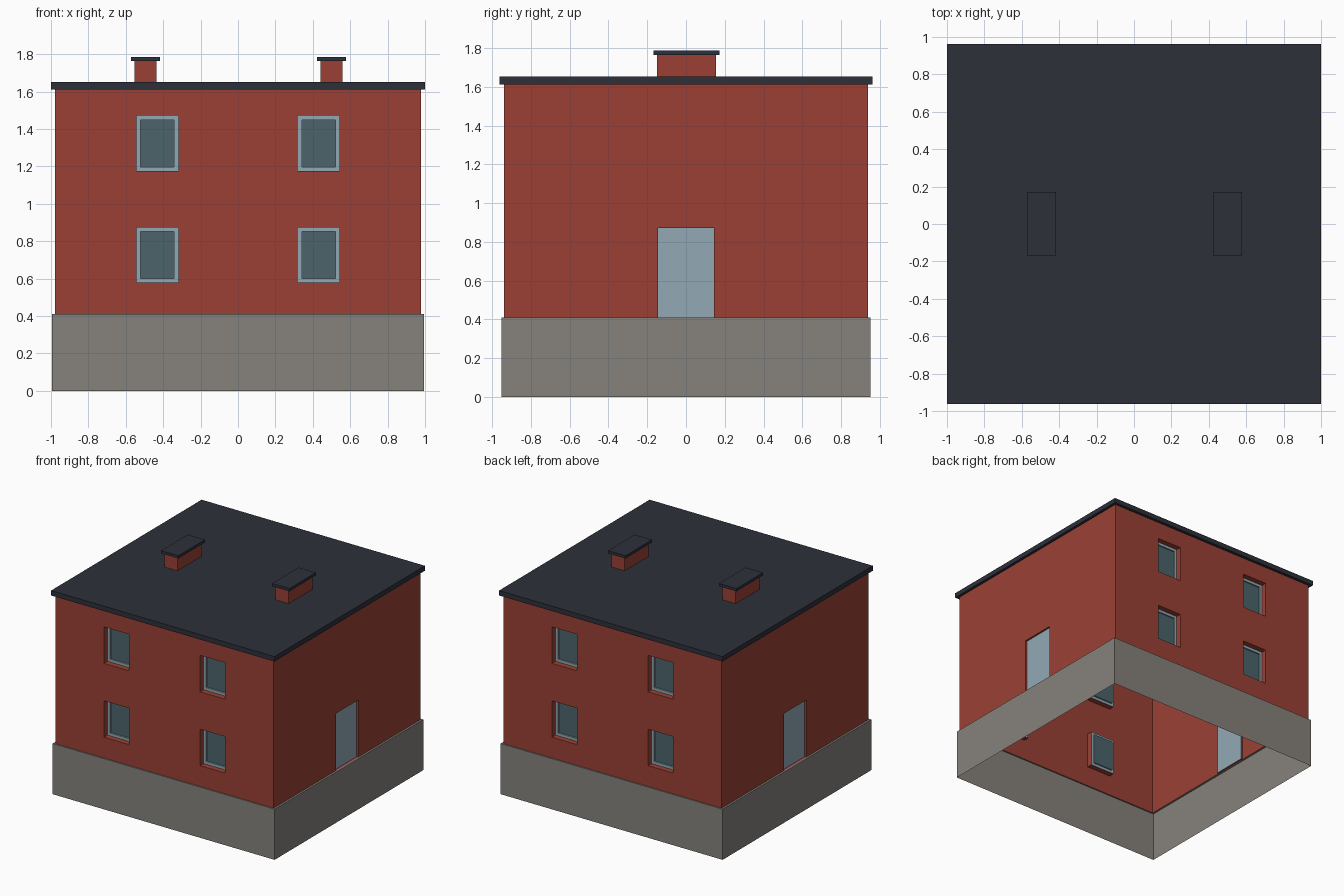
import bpy, bmesh
from math import pi
from mathutils import Matrix, Vector

if "Cube" in bpy.data.objects:
    bpy.data.objects.remove(bpy.data.objects["Cube"])


def material(name, rgb):
    m = bpy.data.materials.new(name)
    lin = [(c / 255 / 12.92 if c < 11 else ((c / 255 + 0.055) / 1.055) ** 2.4) for c in rgb]
    m.diffuse_color = (*lin, 1)
    m.use_nodes = True
    m.node_tree.nodes["Principled BSDF"].inputs["Base Color"].default_value = m.diffuse_color
    return m


BRICK = material("brick_red", (155, 64, 53))
STONE = material("stone_grey", (134, 130, 124))
SLATE = material("slate", (45, 48, 58))
PAINT = material("pale_blue", (146, 170, 182))
GLASS = material("glass", (75, 100, 107))

WX, WY, WZ0, WZ1 = 0.978, 0.94, 0.41, 1.615   # wall half sizes and heights
BX, BY = 0.994, 0.951                         # plinth half sizes
RECESS, RIM, PANE = 0.045, 0.022, 0.057       # window depth, frame width, pane depth


def finish(bm, name, mat, angle=0.0):
    bmesh.ops.remove_doubles(bm, verts=bm.verts, dist=1e-5)
    me = bpy.data.meshes.new(name)
    bm.to_mesh(me)
    bm.free()
    me.materials.append(mat)
    ob = bpy.data.objects.new(name, me)
    bpy.context.collection.objects.link(ob)
    ob.rotation_euler.z = angle
    return ob


def box(name, mat, x, y, z):
    bm = bmesh.new()
    size = [b - a for a, b in (x, y, z)]
    mid = [(a + b) / 2 for a, b in (x, y, z)]
    bmesh.ops.create_cube(bm, size=1, matrix=Matrix.Translation(mid) @ Matrix.Diagonal((*size, 1)))
    return finish(bm, name, mat)


def face(bm, pts):
    bm.faces.new([bm.verts.new(p) for p in pts])


def rect(r, y, inset=0.0):
    u0, u1, z0, z1 = r[0] + inset, r[1] - inset, r[2] + inset, r[3] - inset
    return [Vector(p) for p in ((u0, y, z0), (u1, y, z0), (u1, y, z1), (u0, y, z1))]


def bridge(bm, a, b):
    for i in range(4):
        j = (i + 1) % 4
        face(bm, (a[i], a[j], b[j], b[i]))


def wall(name, half, dist, openings, depth, angle):
    """Single-sheet wall facing -y with recessed openings, then turned by angle."""
    bm = bmesh.new()
    us = sorted({-half, half} | {v for o in openings for v in o[:2]})
    zs = sorted({WZ0, WZ1} | {v for o in openings for v in o[2:]})
    for u0, u1 in zip(us, us[1:]):
        for z0, z1 in zip(zs, zs[1:]):
            if (u0, u1, z0, z1) not in openings:
                face(bm, rect((u0, u1, z0, z1), -dist))
    for o in openings:
        bridge(bm, rect(o, -dist), rect(o, -dist + depth))
    finish(bm, name, BRICK, angle)


windows = [(c - 0.112, c + 0.112, z, z + 0.295)
           for c in (-0.431, 0.431) for z in (0.578, 1.176)]
door = (-0.144, 0.144, WZ0, 0.872)

# Front and back walls with windows
for side, ang in (("front", 0), ("back", pi)):
    wall(side + "_wall", WX, WY, windows, RECESS, ang)
    frames, panes = bmesh.new(), bmesh.new()
    for w in windows:
        outer, inner = rect(w, -WY + RECESS), rect(w, -WY + RECESS, RIM)
        pane = rect(w, -WY + PANE, RIM)
        bridge(frames, outer, inner)
        bridge(frames, inner, pane)
        face(panes, pane)
    finish(frames, side + "_window_frames", PAINT, ang)
    finish(panes, side + "_window_glass", GLASS, ang)

# Side walls with doors
for side, ang in (("right", pi / 2), ("left", -pi / 2)):
    wall(side + "_wall", WY, WX, [door], 0.015, ang)
    bm = bmesh.new()
    face(bm, rect(door, -WX + 0.015))
    finish(bm, side + "_door", PAINT, ang)

# Open plinth with a narrow ledge up to the walls
bm = bmesh.new()
ring = lambda x, y, z: [Vector(p) for p in ((-x, -y, z), (x, -y, z), (x, y, z), (-x, y, z))]
bridge(bm, ring(BX, BY, 0), ring(BX, BY, WZ0))
bridge(bm, ring(BX, BY, WZ0), ring(WX, WY, WZ0))
finish(bm, "plinth", STONE)

# Flat roof slab
box("roof", SLATE, (-1, 1), (-0.963, 0.963), (1.612, 1.652))

# Chimneys
for side, c in (("left", -0.495), ("right", 0.5)):
    box(side + "_chimney", BRICK, (c - 0.058, c + 0.058), (-0.15, 0.154), (1.65, 1.765))
    box(side + "_chimney_cap", SLATE, (c - 0.078, c + 0.078), (-0.168, 0.172), (1.764, 1.786))
